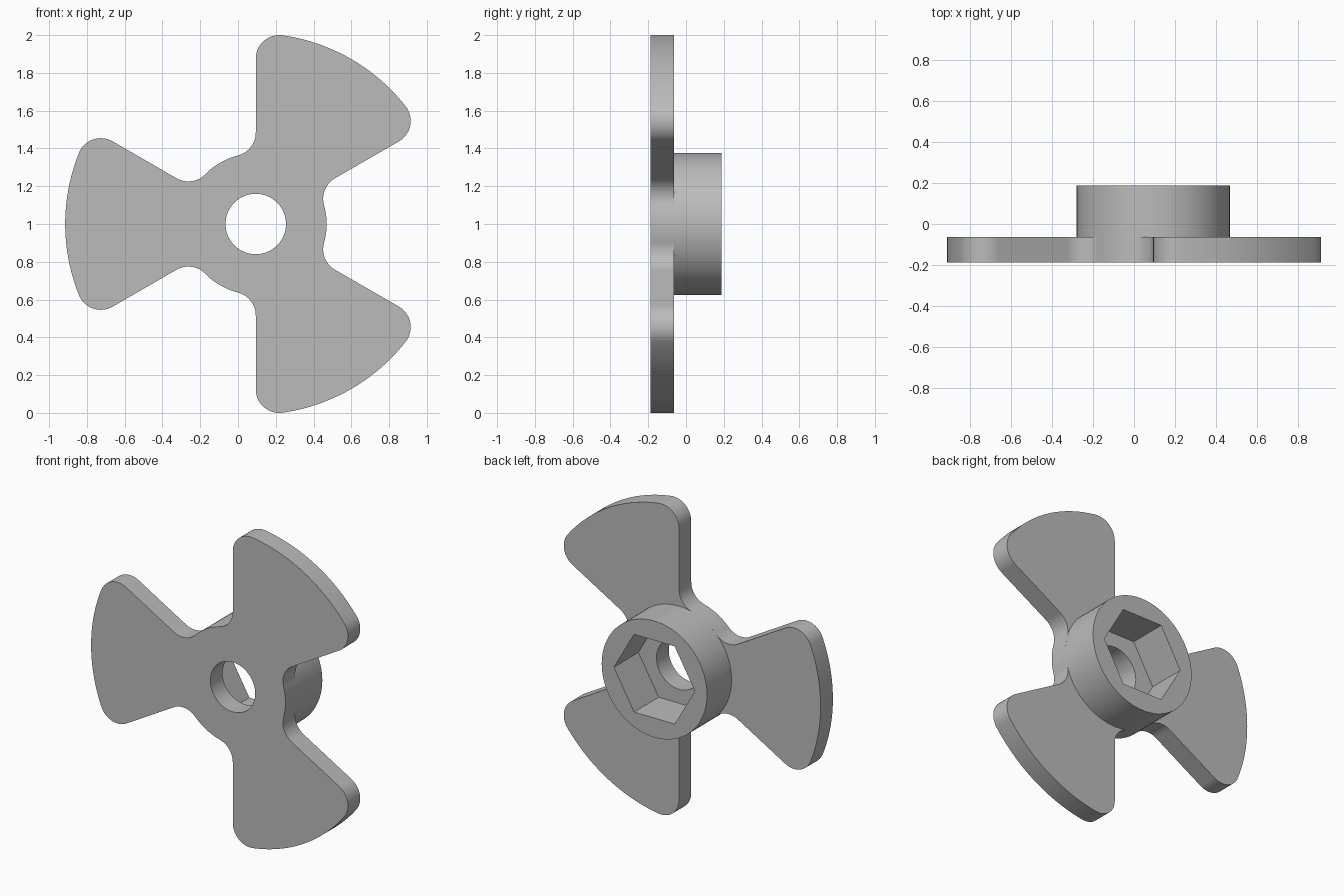
import bpy, bmesh
from math import radians, degrees, asin, cos, sin, pi
from mathutils import Matrix, Vector

cube = bpy.data.objects.get("Cube")
if cube:
    bpy.data.objects.remove(cube, do_unlink=True)

HUB_R, TIP_R, BORE_R, FILLET = 0.375, 1.009, 0.16, 0.125
HEX_R = 0.25 / cos(pi / 6)
CENTRE = Vector((0.094, 0, 1.0))

grey = bpy.data.materials.new("grey plastic")
grey.use_nodes = True
grey.diffuse_color = (0.5, 0.5, 0.5, 1)
grey.node_tree.nodes["Principled BSDF"].inputs["Base Color"].default_value = (0.5, 0.5, 0.5, 1)


def polar(radius, angle):
    return Vector((radius * cos(radians(angle)), radius * sin(radians(angle))))


def arc(centre, radius, start, end, steps):
    return [centre + polar(radius, start + (end - start) * i / steps) for i in range(steps + 1)]


def ring(radius, sides):
    return arc(Vector((0, 0)), radius, 0, 360, sides)[:-1]


def blade(axis):
    """Outline of one blade, then the hub arc leading to the next one."""
    root = 30 + degrees(asin(FILLET / (HUB_R + FILLET)))
    tip = 30 - degrees(asin(FILLET / (TIP_R - FILLET)))
    origin = Vector((0, 0))
    pieces = [
        (polar(HUB_R + FILLET, axis - root), FILLET, 180 - root, 60, 12),
        (polar(TIP_R - FILLET, axis - tip), FILLET, -120, -tip, 16),
        (origin, TIP_R, -tip, tip, 24),
        (polar(TIP_R - FILLET, axis + tip), FILLET, tip, 120, 16),
        (polar(HUB_R + FILLET, axis + root), FILLET, -60, root - 180, 12),
        (origin, HUB_R, root, 120 - root, 12),
    ]
    points = []
    for centre, radius, start, end, steps in pieces:
        points += arc(centre, radius, axis + start, axis + end, steps)
    return points


def tidy(points):
    """Drop points that repeat where two arcs join."""
    return [p for i, p in enumerate(points) if (p - points[i - 1]).length > 1e-4]


def extruded(name, loops, front, back):
    """Solid from an outer loop and a hole loop, spanning front to back in y."""
    curve = bpy.data.curves.new(name, "CURVE")
    curve.dimensions = "2D"
    curve.fill_mode = "BOTH"
    curve.extrude = (back - front) / 2
    for loop in loops:
        spline = curve.splines.new("POLY")
        spline.points.add(len(loop) - 1)
        for point, co in zip(spline.points, loop):
            point.co = (co.x, co.y, 0, 1)
        spline.use_cyclic_u = True
    helper = bpy.data.objects.new(name + " profile", curve)
    bpy.context.collection.objects.link(helper)
    bpy.context.view_layer.update()
    depsgraph = bpy.context.evaluated_depsgraph_get()
    mesh = bpy.data.meshes.new_from_object(helper.evaluated_get(depsgraph))
    bpy.data.objects.remove(helper, do_unlink=True)

    # Weld caps to walls and stand the part upright
    bm = bmesh.new()
    bm.from_mesh(mesh)
    bmesh.ops.remove_doubles(bm, verts=bm.verts, dist=1e-5)
    bmesh.ops.recalc_face_normals(bm, faces=bm.faces)
    move = Matrix.Translation(CENTRE + Vector((0, (front + back) / 2, 0)))
    bm.transform(move @ Matrix.Rotation(pi / 2, 4, "X"))
    bm.to_mesh(mesh)
    bm.free()
    mesh.materials.clear()
    mesh.materials.append(grey)

    obj = bpy.data.objects.new(name, mesh)
    bpy.context.collection.objects.link(obj)
    bpy.ops.object.select_all(action="DESELECT")
    obj.select_set(True)
    bpy.context.view_layer.objects.active = obj
    bpy.ops.object.shade_smooth_by_angle(angle=radians(30))


# Three-bladed plate with a round bore
outline = tidy([p for axis in (60, 180, 300) for p in blade(axis)])
extruded("blade_plate", [outline, ring(BORE_R, 64)], -0.1875, -0.0625)

# Round hub with a hexagonal socket open at the back
extruded("hub", [ring(HUB_R, 96), ring(HEX_R, 6)], -0.0625, 0.1875)
